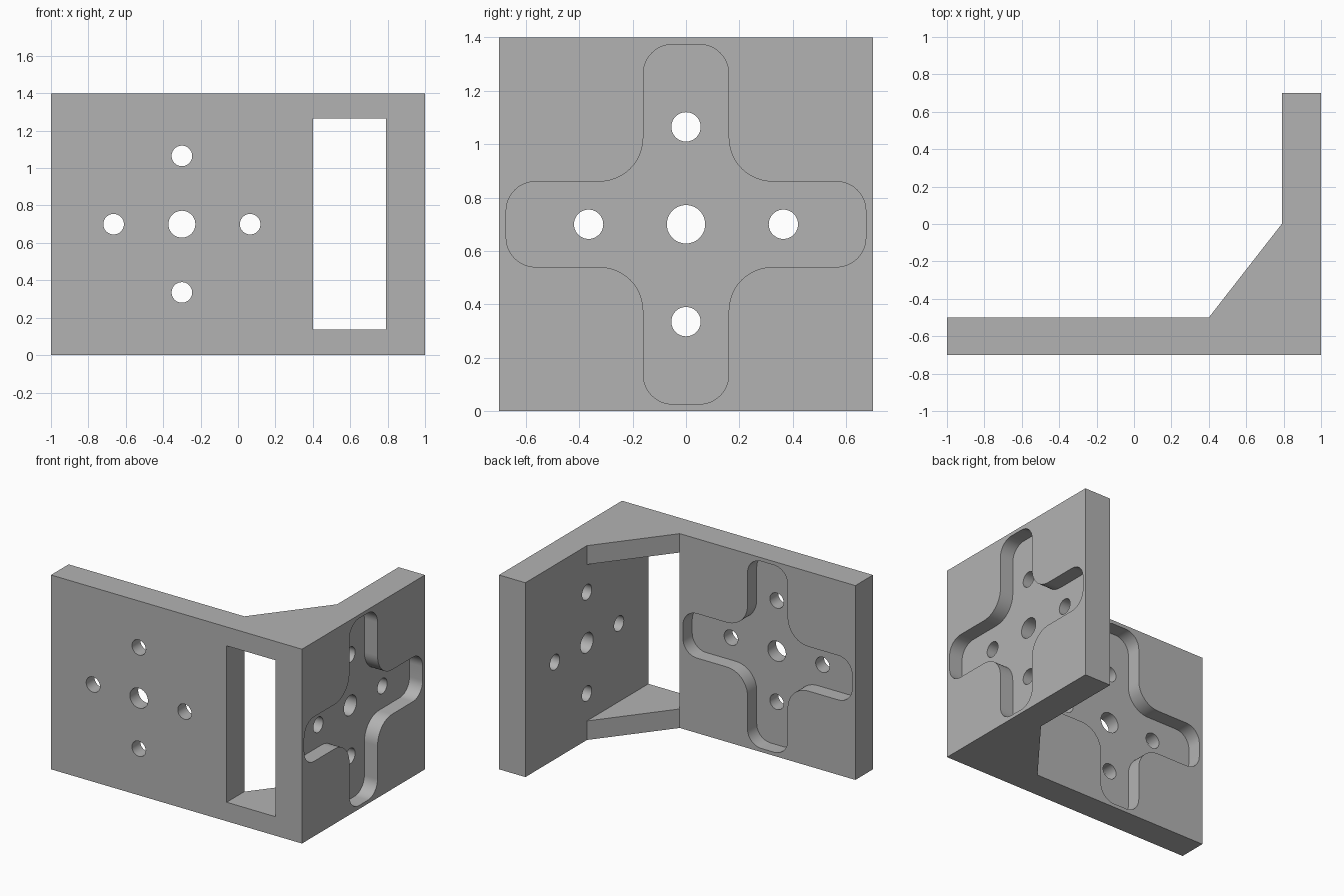
import bpy, bmesh
from math import cos, sin, pi
from mathutils import Matrix, Vector

cube = bpy.data.objects.get("Cube")
if cube:
    bpy.data.objects.remove(cube, do_unlink=True)

HEIGHT = 1.4
MID = HEIGHT / 2
FRONT, BACK_OF_FRONT = -0.7, -0.5      # front plate faces along y
INNER, OUTER = 0.79, 1.0               # side plate faces along x
POCKET_DEPTH = 0.105

grey = bpy.data.materials.new("bracket grey")
grey.use_nodes = True
colour = (0.45, 0.45, 0.45, 1)
grey.diffuse_color = colour
grey.node_tree.nodes["Principled BSDF"].inputs["Base Color"].default_value = colour


def prism(name, outlines, low, high, matrix=Matrix()):
    """Extrude closed outlines from local z = low to z = high."""
    bm = bmesh.new()
    for outline in outlines:
        face = bm.faces.new([bm.verts.new((x, y, low)) for x, y in outline])
        out = bmesh.ops.extrude_face_region(bm, geom=[face])
        top = [v for v in out["geom"] if isinstance(v, bmesh.types.BMVert)]
        bmesh.ops.translate(bm, verts=top, vec=(0, 0, high - low))
    bmesh.ops.recalc_face_normals(bm, faces=bm.faces)
    bm.transform(matrix)
    mesh = bpy.data.meshes.new(name)
    bm.to_mesh(mesh)
    bm.free()
    mesh.materials.append(grey)
    obj = bpy.data.objects.new(name, mesh)
    bpy.context.collection.objects.link(obj)
    return obj


def arc(cx, cy, r, start, end, steps=12):
    angles = [start + (end - start) * i / steps for i in range(steps + 1)]
    return [(cx + r * cos(a), cy + r * sin(a)) for a in angles]


def circle(cx, cy, r):
    return arc(cx, cy, r, 0, 2 * pi, 40)[:-1]


def cross_outline(reach=0.674, half=0.16, corner=0.11, fillet=0.165):
    """Rounded plus shape: one arm and its fillet, turned four times."""
    tip, side, inner = reach - corner, half - corner, half + fillet
    quarter = (arc(tip, -side, corner, -pi / 2, 0) + arc(tip, side, corner, 0, pi / 2)
               + arc(inner, inner, fillet, -pi / 2, -pi))
    points = []
    for turn in range(4):
        c, s = round(cos(turn * pi / 2)), round(sin(turn * pi / 2))
        points += [(c * x - s * y, s * x + c * y) for x, y in quarter]
    return points


def cut(target, cutter):
    cutter.hide_render = True
    mod = target.modifiers.new("cut", "BOOLEAN")
    mod.operation = "DIFFERENCE"
    mod.solver = "EXACT"
    mod.object = cutter
    bpy.context.view_layer.objects.active = target
    bpy.ops.object.modifier_apply(modifier=mod.name)
    bpy.data.objects.remove(cutter, do_unlink=True)


# Angle bracket: two plates joined by a sloping gusset
bracket = prism("angle_bracket", [[
    (-1, FRONT), (OUTER, FRONT), (OUTER, 0.7), (INNER, 0.7),
    (INNER, 0), (0.4, BACK_OF_FRONT), (-1, BACK_OF_FRONT)]], 0, HEIGHT)

# Window, leaving a gusset web at the top and the bottom
cut(bracket, prism("window_cutter", [[
    (0.4, -1), (INNER, -1), (INNER, 0.3), (0.4, 0.3)]], 0.137, 1.264))

# Cross pocket and five bolt holes in each plate
holes = [circle(0, 0, 0.072)]
holes += [circle(0.365 * x, 0.365 * y, 0.055) for x, y in ((1, 0), (-1, 0), (0, 1), (0, -1))]
for place, normal in (((-0.3, BACK_OF_FRONT, MID), (0, 1, 0)),
                      ((OUTER, 0, MID), (1, 0, 0))):
    turn = Vector(normal).to_track_quat("Z", "Y").to_matrix().to_4x4()
    matrix = Matrix.Translation(place) @ turn
    cut(bracket, prism("pocket_cutter", [cross_outline()], -POCKET_DEPTH, 0.1, matrix))
    cut(bracket, prism("hole_cutter", holes, -0.3, 0.1, matrix))

# Smooth the curved walls, keep plate edges sharp
bpy.ops.object.select_all(action="DESELECT")
bracket.select_set(True)
bpy.context.view_layer.objects.active = bracket
bpy.ops.object.shade_smooth_by_angle(angle=pi / 6)
